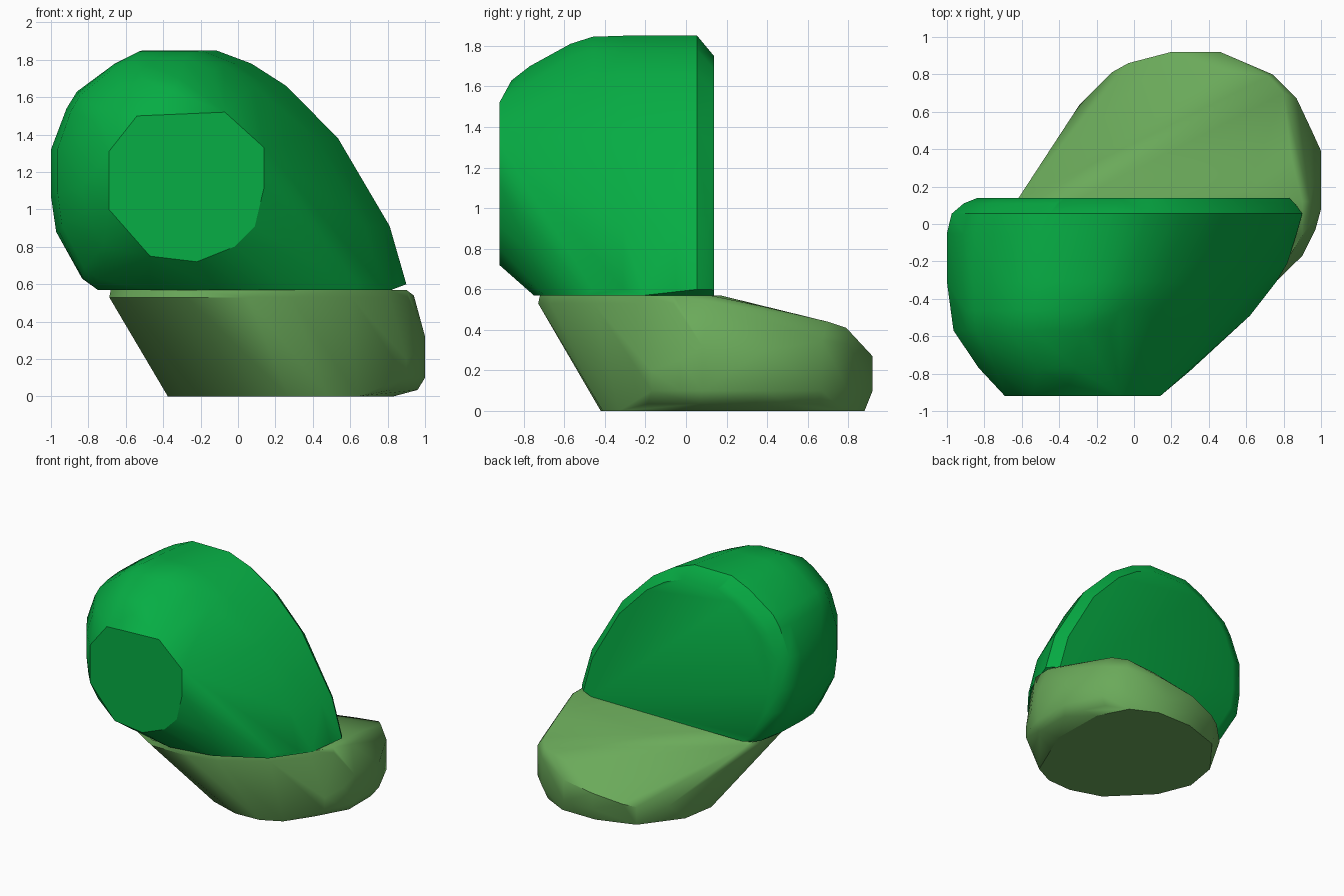
import bpy, bmesh, math
from mathutils import Vector

cube = bpy.data.objects.get("Cube")
if cube:
    bpy.data.objects.remove(cube, do_unlink=True)


def material(name, rgb):
    m = bpy.data.materials.new(name)
    m.use_nodes = True
    m.diffuse_color = (*rgb, 1)
    bsdf = m.node_tree.nodes["Principled BSDF"]
    bsdf.inputs["Base Color"].default_value = (*rgb, 1)
    bsdf.inputs["Roughness"].default_value = 0.8
    return m


def hull_object(name, points, mat, angle, flat_sides):
    """Wrap cross-section points in a convex skin; flat sides get crisp borders."""
    bm = bmesh.new()
    for p in points:
        bm.verts.new(p)
    bmesh.ops.convex_hull(bm, input=bm.verts)
    loose = [v for v in bm.verts if not v.link_faces]
    bmesh.ops.delete(bm, geom=loose, context='VERTS')
    bmesh.ops.dissolve_limit(bm, angle_limit=math.radians(1), verts=bm.verts, edges=bm.edges)
    bmesh.ops.recalc_face_normals(bm, faces=bm.faces)
    bm.normal_update()
    for f in bm.faces:
        if any(f.normal.dot(Vector(d)) > 0.99 for d in flat_sides):
            for e in f.edges:
                e.smooth = False
    me = bpy.data.meshes.new(name)
    bm.to_mesh(me)
    bm.free()
    me.materials.append(mat)
    ob = bpy.data.objects.new(name, me)
    bpy.context.collection.objects.link(ob)
    bpy.ops.object.select_all(action='DESELECT')
    ob.select_set(True)
    bpy.context.view_layer.objects.active = ob
    bpy.ops.object.shade_smooth_by_angle(angle=math.radians(angle), keep_sharp_edges=True)
    return ob


bright_green = material("bright green", (0.002, 0.420, 0.058))
leaf_green = material("leaf green", (0.145, 0.400, 0.102))

# Upper lobe: one outline (x, z), refitted at several depths
outline = [(-0.47, 1.85), (-0.13, 1.85), (0.06, 1.78), (0.25, 1.66), (0.53, 1.38),
           (0.81, 0.91), (0.90, 0.60), (0.82, 0.57), (-0.73, 0.57), (-0.82, 0.63),
           (-0.97, 0.88), (-1.0, 1.07), (-1.0, 1.32), (-0.91, 1.54), (-0.85, 1.63),
           (-0.63, 1.78)]
# depth y, left x, right x, bottom z, top z
stations = [(0.138, -0.84, 0.83, 0.57, 1.75), (0.11, -0.91, 0.86, 0.57, 1.78),
            (0.055, -0.975, 0.90, 0.57, 1.85), (-0.05, -1.0, 0.87, 0.57, 1.85),
            (-0.31, -1.0, 0.76, 0.57, 1.85), (-0.46, -0.98, 0.64, 0.57, 1.845),
            (-0.57, -0.965, 0.53, 0.63, 1.81), (-0.77, -0.83, 0.30, 0.76, 1.70)]
upper = []
for y, x0, x1, z0, z1 in stations:
    for x, z in outline:
        upper.append((x0 + (x + 1) / 1.9 * (x1 - x0), y,
                      z0 + (z - 0.57) / 1.28 * (z1 - z0)))
# flat front facet
front = [(-0.69, 1.31), (-0.54, 1.5), (-0.07, 1.52), (0.14, 1.33), (0.14, 1.12),
         (0.09, 0.91), (-0.02, 0.80), (-0.22, 0.72), (-0.47, 0.75), (-0.69, 1.0)]
upper += [(x, -0.92, z) for x, z in front]
# rounded front of the base
base = [(0.82, -0.21), (0.62, -0.49), (0.26, -0.69), (-0.10, -0.75), (-0.47, -0.63)]
upper += [(x, y, 0.57) for x, y in base]
upper += [(-0.35, -0.86, 1.63), (0.30, -0.785, 0.94)]
hull_object("upper_lobe", upper, bright_green, 40, [(0, -1, 0), (0, 0, -1)])

# Lower lobe: underside, rounded rim, sloping shoulder and top ring
underside = [(-0.375, 0.21), (-0.33, 0.48), (-0.10, 0.78), (0.20, 0.88), (0.50, 0.88),
             (0.70, 0.78), (0.82, 0.55), (0.83, 0.12), (0.64, -0.33), (0.48, -0.41),
             (0.27, -0.42), (0.02, -0.34), (-0.27, -0.05)]
rim = [(-0.29, 0.64, 0.15), (-0.12, 0.81, 0.16), (-0.03, 0.86, 0.18), (0.20, 0.92, 0.23),
       (0.46, 0.92, 0.27), (0.74, 0.80, 0.33), (0.87, 0.67, 0.35), (0.95, 0.50, 0.32),
       (1.0, 0.39, 0.30), (1.0, 0.08, 0.32), (0.97, -0.03, 0.25), (0.90, -0.17, 0.20)]
low_rim = [(0.83, 0.66), (0.91, 0.50), (0.96, 0.34), (0.96, 0.06), (0.82, -0.19)]
shoulder = [(0.50, 0.82, 0.37), (0.72, 0.79, 0.41), (0.80, 0.70, 0.44),
            (0.84, 0.36, 0.52), (0.94, 0.12, 0.54)]
top_ring = [(-0.68, 0.02), (-0.68, -0.28), (-0.58, -0.53), (-0.27, -0.72), (0.05, -0.72),
            (0.28, -0.66), (0.60, -0.45), (0.80, -0.22), (0.90, -0.06), (0.90, 0.12),
            (0.60, 0.17), (-0.30, 0.13)]
lower = [(x, y, 0) for x, y in underside] + shoulder + rim
lower += [(x, y, 0.035) for x, y in low_rim]
lower += [(x, y, 0.10) for x, y, z in rim[3:]]
lower += [(x, y, 0.57) for x, y in top_ring]
# slightly wider lip just below the top ring
lower += [(x * 1.012, y * 1.012, 0.53) for x, y in top_ring[:9]]
lower += [(-0.63, 0.12, 0.535)]
hull_object("lower_lobe", lower, leaf_green, 40, [(0, 0, -1)])
